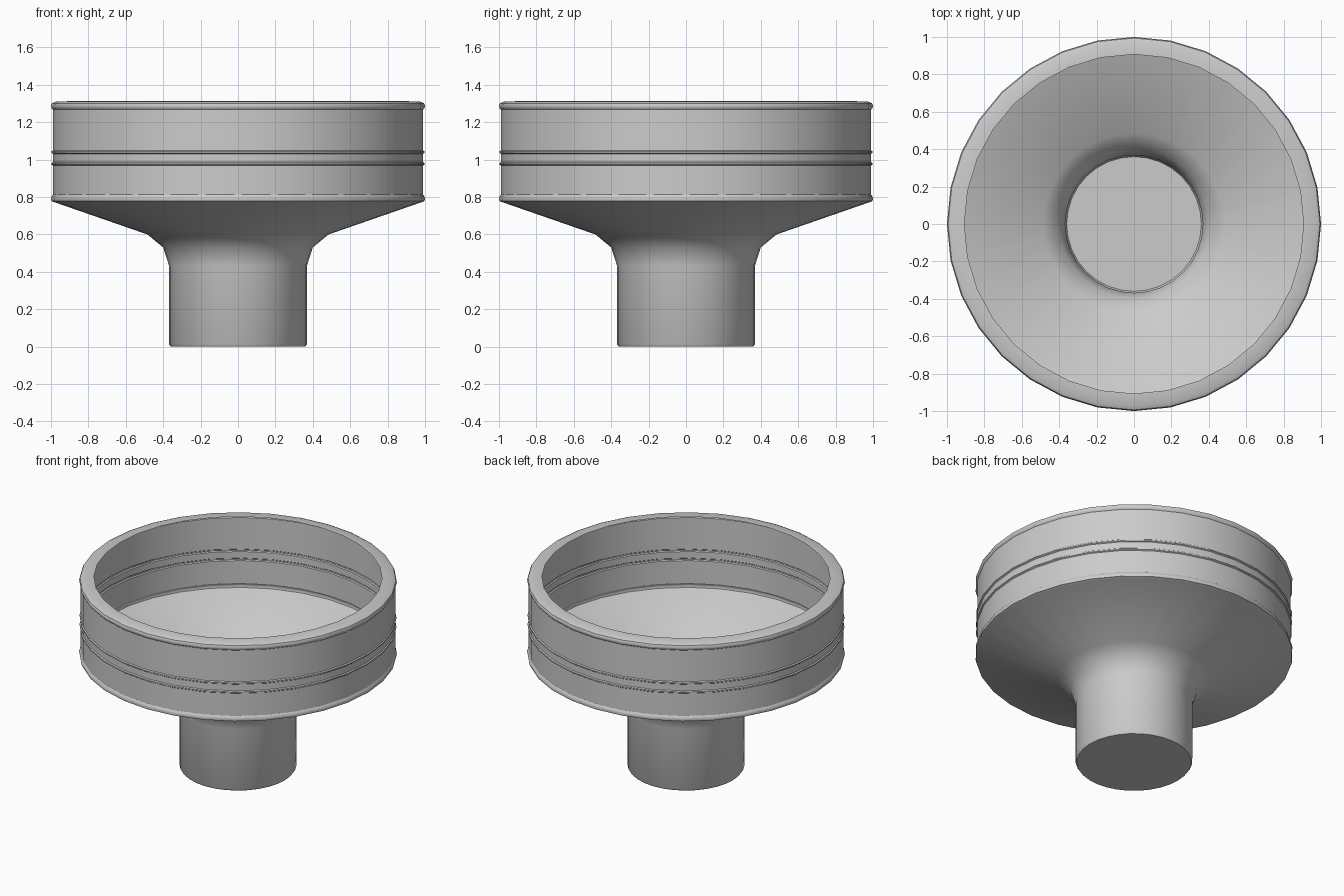
import bpy, bmesh, math
from mathutils import Vector

cube = bpy.data.objects.get("Cube")
if cube:
    bpy.data.objects.remove(cube, do_unlink=True)

SIDES = 32
WALL = 0.99      # drum wall radius
BULGE = 1.0      # radius of the rounded edges

grey = bpy.data.materials.new("plain_grey")
grey.use_nodes = True
colour = (0.6, 0.6, 0.6, 1)
grey.diffuse_color = colour
grey.node_tree.nodes["Principled BSDF"].inputs["Base Color"].default_value = colour


def revolve(name, profile):
    """Turn a (radius, height) profile around z into a smooth thin shell."""
    bm = bmesh.new()
    verts = [bm.verts.new((r, 0, z)) for r, z in profile]
    edges = [bm.edges.new(pair) for pair in zip(verts, verts[1:])]
    bmesh.ops.spin(bm, geom=verts + edges, cent=(0, 0, 0), axis=(0, 0, 1),
                   angle=math.tau, steps=SIDES)
    bmesh.ops.remove_doubles(bm, verts=bm.verts[:], dist=0.0005)
    # profiles run upward, so the first side face tells which way is out
    bmesh.ops.recalc_face_normals(bm, faces=bm.faces[:])
    bm.normal_update()
    outward = sum(f.normal.dot(Vector((c.x, c.y, 0))) * f.calc_area()
                  for f in bm.faces for c in [f.calc_center_median()])
    if outward < 0:
        bmesh.ops.reverse_faces(bm, faces=bm.faces[:])
    mesh = bpy.data.meshes.new(name)
    bm.to_mesh(mesh)
    bm.free()
    mesh.materials.append(grey)
    obj = bpy.data.objects.new(name, mesh)
    bpy.context.collection.objects.link(obj)
    bpy.ops.object.select_all(action='DESELECT')
    obj.select_set(True)
    bpy.context.view_layer.objects.active = obj
    bpy.ops.object.shade_smooth_by_angle(angle=math.radians(40))
    return obj


def ridge(z):
    """Small raised ring on the drum wall."""
    return [(WALL, z - 0.009), (WALL + 0.007, z - 0.004),
            (WALL + 0.007, z + 0.004), (WALL, z + 0.009)]


# Closed stem flaring into the wide cone
revolve("stem_and_cone", [(0, 0), (0.36, 0), (0.368, 0.012), (0.368, 0.43),
                          (0.40, 0.53), (0.485, 0.60), (0.985, 0.773)])

# Rounded lower edge of the drum
revolve("lower_edge", [(0.985, 0.773), (0.997, 0.778), (BULGE, 0.79),
                       (0.997, 0.802), (WALL, 0.812)])

# Drum wall with two thin ridges
revolve("drum_wall", [(WALL, 0.812)] + ridge(0.977) + ridge(1.04) + [(WALL, 1.267)])

# Rounded upper rim turning inward to a flat lip
revolve("upper_rim", [(WALL, 1.267), (0.997, 1.275), (BULGE, 1.287),
                      (0.994, 1.301), (0.975, 1.31), (0.907, 1.312)])
